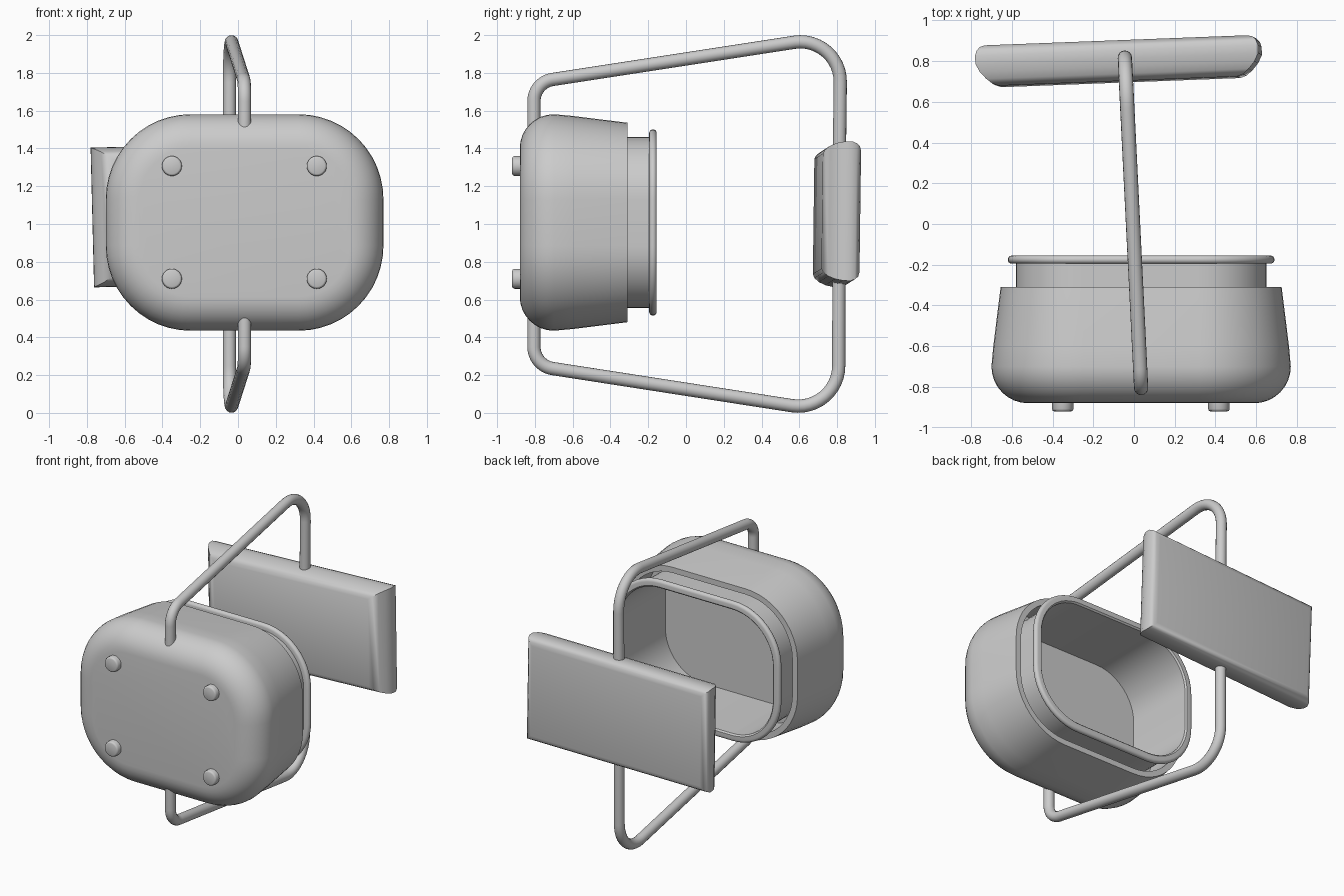
import bpy, bmesh
from math import sin, cos, pi, radians
from mathutils import Vector

old = bpy.data.objects.get("Cube")
if old:
    bpy.data.objects.remove(old, do_unlink=True)

grey = bpy.data.materials.new("plain grey")
grey.use_nodes = True
grey.diffuse_color = (0.6, 0.6, 0.6, 1)
grey.node_tree.nodes["Principled BSDF"].inputs["Base Color"].default_value = (0.6, 0.6, 0.6, 1)


def finish(name, bm, angle=30):
    bmesh.ops.recalc_face_normals(bm, faces=bm.faces)
    mesh = bpy.data.meshes.new(name)
    bm.to_mesh(mesh)
    bm.free()
    mesh.materials.append(grey)
    obj = bpy.data.objects.new(name, mesh)
    bpy.context.collection.objects.link(obj)
    bpy.ops.object.select_all(action='DESELECT')
    obj.select_set(True)
    bpy.context.view_layer.objects.active = obj
    bpy.ops.object.shade_smooth_by_angle(angle=radians(angle))
    return obj


def loft(name, rings, angle=30):
    """Skin a list of matching closed rings and cap both ends."""
    bm = bmesh.new()
    loops = [[bm.verts.new(p) for p in ring] for ring in rings]
    n = len(loops[0])
    for a, b in zip(loops, loops[1:]):
        for i in range(n):
            j = (i + 1) % n
            bm.faces.new((a[i], a[j], b[j], b[i]))
    bm.faces.new(loops[0])
    bm.faces.new(loops[-1])
    return finish(name, bm, angle)


def rounded_ring(y, r, steps=12):
    """Rounded rectangle outline in the xz plane with corner radius r."""
    pts = []
    for q, (sx, sz) in enumerate(((1, 1), (-1, 1), (-1, -1), (1, -1))):
        for k in range(steps + 1):
            a = (q + k / steps) * pi / 2
            pts.append((0.035 + sx * 0.285 + r * cos(a), y, 1.008 + sz * 0.123 + r * sin(a)))
    return pts


# Body: rounded front, tapered shell, groove, liner, beaded rim and hollow
profile = [(-0.70 - 0.18 * cos(t * pi / 16), 0.27 + 0.18 * sin(t * pi / 16)) for t in range(9)]
profile += [(-0.60, 0.441), (-0.31, 0.405), (-0.31, 0.365), (-0.55, 0.375),
            (-0.55, 0.33), (-0.195, 0.33)]
profile += [(-0.175 - 0.02 * cos(t * pi / 8), 0.35 + 0.02 * sin(t * pi / 8)) for t in range(9)]
profile += [(-0.155, 0.325), (-0.165, 0.315), (-0.67, 0.31)]
loft("pot_body", [rounded_ring(y, r) for y, r in profile])

# Four feet on the front face
for side, x in (("right", -0.35), ("left", 0.417)):
    for level, z in (("lower", 0.71), ("upper", 1.307)):
        rings = []
        for y, r in ((-0.86, 0.053), (-0.908, 0.053), (-0.917, 0.049), (-0.92, 0.042)):
            rings.append([(x + r * cos(i * pi / 12), y, z + r * sin(i * pi / 12)) for i in range(24)])
        loft(f"{level}_{side}_foot", rings, 50)


def fillet(prev, corner, nxt, cut, steps=12):
    """Points of a circular arc that rounds a path corner."""
    u, v = (prev - corner).normalized(), (nxt - corner).normalized()
    half = u.angle(v) / 2
    bis = (u + v).normalized()
    radius = cut * math_tan(half)
    centre = corner + bis * (cut / cos(half))
    side = (u - v).normalized()
    sweep = pi / 2 - half
    return [centre + radius * (side * sin(t) - bis * cos(t))
            for t in (sweep * (1 - 2 * k / steps) for k in range(steps + 1))]


def math_tan(a):
    return sin(a) / cos(a)


# Upper and lower bent tube arms
def arm(name, mirror, back_y, tube=0.035, sides=16):
    path = [Vector(p) for p in ((0.035, -0.805, 0.46), (0.035, -0.805, 0.75),
                                (-0.045, back_y, 1.0), (-0.045, 0.81, 0.2))]
    path = path[:1] + fillet(*path[:3], 0.10) + fillet(*path[1:], 0.25) + path[3:]
    plane = Vector((0.08, -1.62, 0)).cross(Vector((0, 0, 1))).normalized()
    rings = []
    for i, p in enumerate(path):
        way = (path[min(i + 1, len(path) - 1)] - path[max(i - 1, 0)]).normalized()
        out = plane.cross(way).normalized()
        ring = [p + tube * (plane * cos(2 * pi * k / sides) + out * sin(2 * pi * k / sides))
                for k in range(sides)]
        rings.append([(q.x, q.y, 1 + mirror * q.z) for q in ring])
    loft(name, rings, 40)


arm("upper_arm", 1, 0.82)
arm("lower_arm", -1, 0.808)

# Slightly tilted panel with softened, mitred edges: depth, side inset, top inset
sections = [(0.10, 0.05, 0.05), (0.093, 0.025, 0.025), (0.075, 0.008, 0.01), (0.05, 0, 0),
            (0.01, 0, 0.002), (-0.03, 0.02, 0.01), (-0.065, 0.05, 0.025),
            (-0.09, 0.08, 0.045), (-0.10, 0.11, 0.065)]
panel = loft("panel", [[(sx * (0.695 - ix), y, sz * (0.37 - iz))
                        for sx, sz in ((1, 1), (-1, 1), (-1, -1), (1, -1))]
                       for y, ix, iz in sections], 35)
panel.location = (-0.075, 0.798, 1.052)
panel.rotation_euler = (radians(-0.8), radians(-1.4), radians(2.2))
